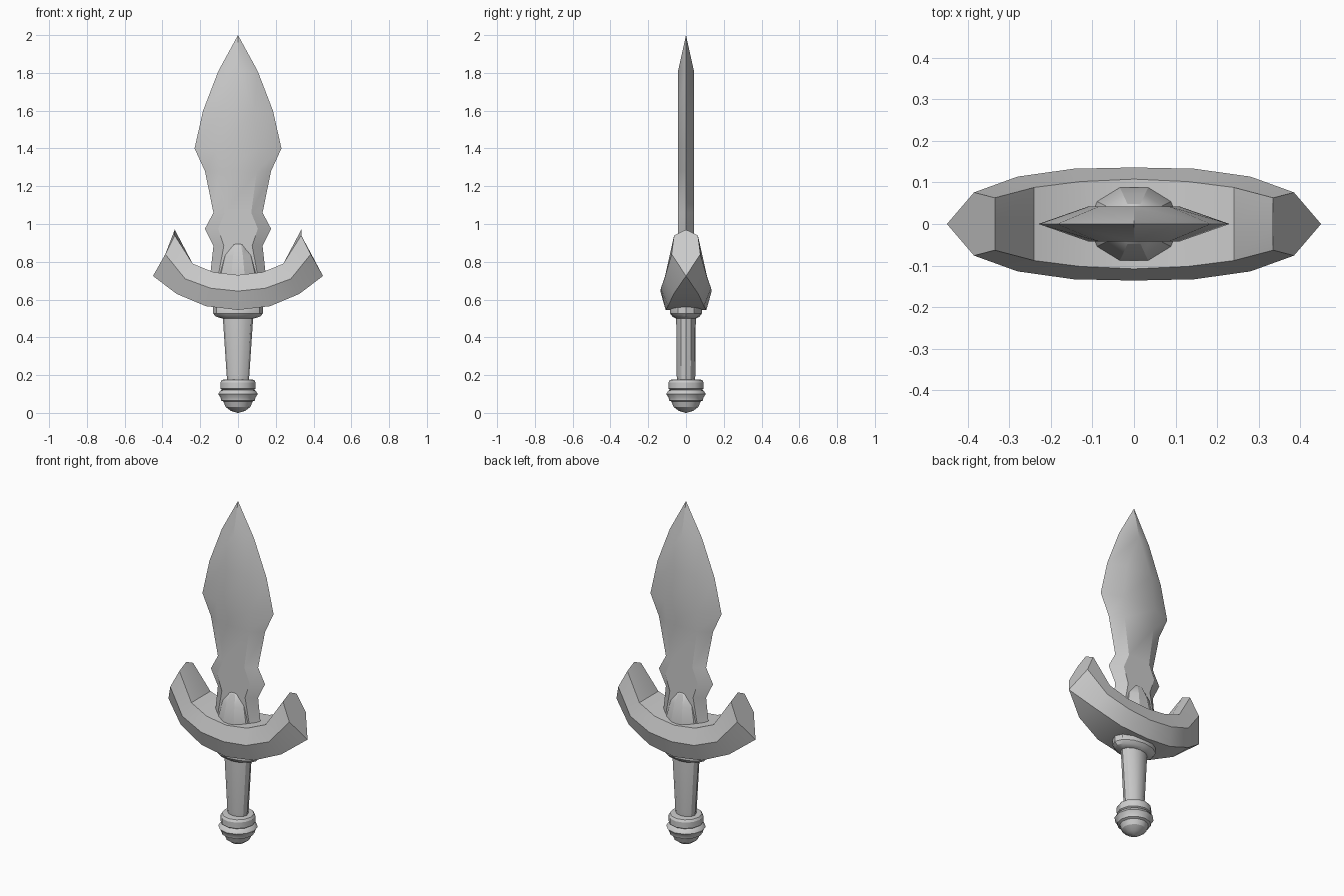
import bpy, bmesh, math

cube = bpy.data.objects.get("Cube")
if cube:
    bpy.data.objects.remove(cube, do_unlink=True)

steel = bpy.data.materials.new("grey_steel")
steel.use_nodes = True
GREY = (0.6, 0.6, 0.6, 1)
steel.diffuse_color = GREY
steel.node_tree.nodes["Principled BSDF"].inputs["Base Color"].default_value = GREY


def loft(name, rings):
    """Skin a list of equal-length point rings and cap both ends."""
    bm = bmesh.new()
    rows = [[bm.verts.new(p) for p in ring] for ring in rings]
    n = len(rows[0])
    for a, b in zip(rows, rows[1:]):
        for i in range(n):
            j = (i + 1) % n
            bm.faces.new((a[i], a[j], b[j], b[i]))
    bm.faces.new(rows[0][::-1])
    bm.faces.new(rows[-1])
    bmesh.ops.remove_doubles(bm, verts=bm.verts[:], dist=0.0005)
    bmesh.ops.recalc_face_normals(bm, faces=bm.faces[:])
    mesh = bpy.data.meshes.new(name)
    bm.to_mesh(mesh)
    bm.free()
    mesh.materials.append(steel)
    obj = bpy.data.objects.new(name, mesh)
    bpy.context.collection.objects.link(obj)
    bpy.ops.object.select_all(action="DESELECT")
    obj.select_set(True)
    bpy.context.view_layer.objects.active = obj
    bpy.ops.object.shade_smooth_by_angle(angle=math.radians(30))
    return obj


def turned(name, profile, sides):
    """Loft elliptical rings from (x radius, y radius, z) rows."""
    turns = [2 * math.pi * i / sides for i in range(sides)]
    return loft(name, [[(rx * math.cos(t), ry * math.sin(t), z) for t in turns]
                       for rx, ry, z in profile])


# Blade: (edge half width, flat half width, z) with a bevelled six-sided section
T = 0.042
blade = [(0.14, 0.10, 0.62), (0.145, 0.10, 0.75), (0.13, 0.075, 0.885),
         (0.175, 0.105, 0.975), (0.13, 0.07, 1.06), (0.175, 0.10, 1.28),
         (0.23, 0.11, 1.40), (0.185, 0.085, 1.60), (0.104, 0.0, 1.81)]
rings = [[(w, 0, z), (f, T, z), (-f, T, z), (-w, 0, z), (-f, -T, z), (f, -T, z)]
         for w, f, z in blade]
rings.append([(0, 0, 2.0)] * 6)
# The tip closes to a point, so its cap is a throwaway degenerate face
loft("blade", rings)

# Crescent guard: top, middle and bottom edge points at each station
stations = [((0, 0.108, 0.73), (0, 0.136, 0.645), (0, 0.108, 0.545)),
            ((0.13, 0.102, 0.745), (0.145, 0.133, 0.66), (0.17, 0.095, 0.565)),
            ((0.24, 0.088, 0.79), (0.28, 0.114, 0.71), (0.325, 0.065, 0.63)),
            ((0.335, 0.063, 0.94), (0.385, 0.076, 0.84), (0.45, 0, 0.725))]


def guard_ring(station, side):
    half = [(side * x, y, z) for x, y, z in station]
    x, y, z = half[0]
    peak = 0.03 if abs(x) > 0.3 else 0
    return [(x, 0, z + peak)] + half + [(a, -b, c) for a, b, c in reversed(half)]


loft("guard", [guard_ring(s, -1) for s in reversed(stations[1:])]
     + [guard_ring(s, 1) for s in stations])

# Pointed boss where the blade leaves the guard
turned("blade_boss", [(0.115, 0.095, 0.66), (0.11, 0.092, 0.74), (0.085, 0.075, 0.83),
                      (0.05, 0.05, 0.89), (0.01, 0.01, 0.92)], 10)

# Collar, grip and pommel
turned("collar", [(0.085, 0.055, 0.50), (0.118, 0.072, 0.51), (0.132, 0.085, 0.527),
                  (0.132, 0.085, 0.565), (0.11, 0.07, 0.60)], 12)
turned("grip", [(0.055, 0.045, 0.16), (0.06, 0.05, 0.20), (0.082, 0.052, 0.53)], 12)
turned("pommel", [(r, r, z) for r, z in [
    (0.004, 0), (0.038, 0.011), (0.066, 0.032), (0.077, 0.06), (0.09, 0.066),
    (0.092, 0.08), (0.105, 0.1), (0.093, 0.118), (0.085, 0.122), (0.093, 0.128),
    (0.093, 0.162), (0.085, 0.175), (0.05, 0.178)]], 12)
